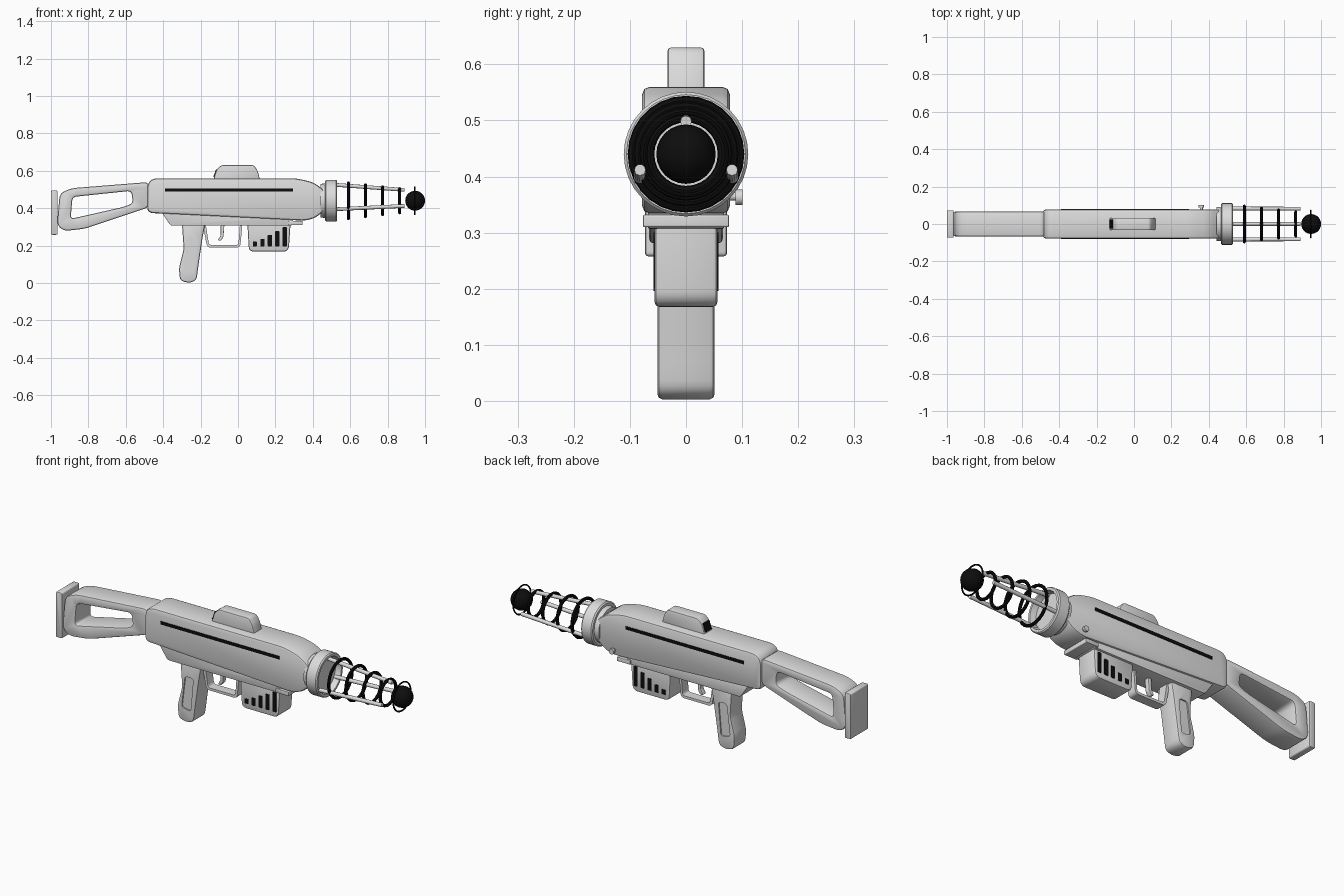
import bpy, bmesh, math
from mathutils import Vector

if "Cube" in bpy.data.objects:
    bpy.data.objects.remove(bpy.data.objects["Cube"])


def material(name, v):
    m = bpy.data.materials.new(name)
    m.diffuse_color = (v, v, v, 1)
    m.use_nodes = True
    m.node_tree.nodes["Principled BSDF"].inputs["Base Color"].default_value = m.diffuse_color
    return m


GREY = material("light grey", 0.72)
BLACK = material("black", 0.004)


def finish(name, bm, mat):
    bmesh.ops.recalc_face_normals(bm, faces=bm.faces)
    me = bpy.data.meshes.new(name)
    bm.to_mesh(me)
    bm.free()
    me.materials.append(mat)
    ob = bpy.data.objects.new(name, me)
    bpy.context.collection.objects.link(ob)
    return ob


def rounded(pts, r, n=4):
    """Round every corner of a closed outline."""
    out = []
    for i, p in enumerate(pts):
        a, p, b = Vector(pts[i - 1]), Vector(p), Vector(pts[(i + 1) % len(pts)])
        s = p + (a - p).normalized() * min(r, (a - p).length * 0.45)
        e = p + (b - p).normalized() * min(r, (b - p).length * 0.45)
        for k in range(n + 1):
            t = k / n
            out.append(s * (1 - t) ** 2 + p * (2 * t * (1 - t)) + e * t * t)
    return out


def add_bevel(ob, width):
    b = ob.modifiers.new("bevel", "BEVEL")
    b.width, b.segments = width, 2
    b.limit_method, b.angle_limit = "ANGLE", math.radians(40)


def slab(name, pts, y0, y1, r=0.0, bevel=0.0, mat=GREY):
    """Extrude an xz outline between two y positions."""
    bm = bmesh.new()
    outline = rounded(pts, r) if r else pts
    f = bm.faces.new([bm.verts.new((p[0], y0, p[1])) for p in outline])
    ext = bmesh.ops.extrude_face_region(bm, geom=[f])["geom"]
    bmesh.ops.translate(bm, vec=(0, y1 - y0, 0),
                        verts=[v for v in ext if isinstance(v, bmesh.types.BMVert)])
    ob = finish(name, bm, mat)
    if bevel:
        add_bevel(ob, bevel)
    return ob


def rect(x0, x1, z0, z1):
    return [(x0, z0), (x1, z0), (x1, z1), (x0, z1)]


def cut(ob, cutter):
    m = ob.modifiers.new("cut", "BOOLEAN")
    m.operation, m.object, m.solver = "DIFFERENCE", cutter, "EXACT"
    cutter.hide_render = True
    cutters.append(cutter)


def rod(name, a, b, r, sides=12):
    a, b = Vector(a), Vector(b)
    bm = bmesh.new()
    bmesh.ops.create_cone(bm, cap_ends=True, segments=sides, radius1=r, radius2=r, depth=(b - a).length)
    ob = finish(name, bm, GREY)
    ob.rotation_euler = (b - a).to_track_quat("Z", "Y").to_euler()
    ob.location = (a + b) / 2
    return ob


def ring(name, x, major, minor):
    bpy.ops.mesh.primitive_torus_add(major_radius=major, minor_radius=minor, major_segments=28,
                                     minor_segments=8, location=(x, 0, AXIS), rotation=(0, math.pi / 2, 0))
    ob = bpy.context.object
    ob.name = name
    ob.data.materials.append(BLACK)


cutters = []
AXIS = 0.44

# Main body and lower housing
slab("body", [(-0.485, 0.375), (0.36, 0.333), (0.42, 0.35), (0.47, 0.40), (0.47, 0.49),
              (0.40, 0.54), (0.31, 0.56), (-0.455, 0.56), (-0.485, 0.53)],
     -0.078, 0.078, 0.03, 0.013)
slab("lower_housing", [(-0.41, 0.38), (-0.36, 0.307), (0.29, 0.307), (0.30, 0.36)],
     -0.068, 0.068, 0.012, 0.006)
slab("front_catch", rect(0.27, 0.345, 0.31, 0.332), -0.077, 0.077, 0.004, 0.003)
rod("side_knob_stem", (0.36, 0.07, 0.365), (0.36, 0.09, 0.365), 0.008)
rod("side_knob", (0.36, 0.088, 0.363), (0.36, 0.101, 0.363), 0.014, 16)

# Shoulder stock with opening, and butt plate
stock = slab("stock", [(-0.475, 0.54), (-0.89, 0.507), (-0.953, 0.48), (-0.968, 0.31), (-0.93, 0.278),
                       (-0.82, 0.29), (-0.475, 0.405)], -0.066, 0.066, 0.03)
cut(stock, slab("stock_cutter", [(-0.885, 0.46), (-0.57, 0.493), (-0.562, 0.425), (-0.62, 0.405),
                                 (-0.895, 0.343)], -0.2, 0.2, 0.022))
add_bevel(stock, 0.009)
slab("butt_plate", rect(-1.0, -0.964, 0.258, 0.495), -0.073, 0.073, 0.008, 0.005)

# Top sight with dark rear lens
slab("sight", [(-0.132, 0.55), (-0.115, 0.605), (-0.09, 0.63), (0.085, 0.63), (0.105, 0.60), (0.118, 0.55)],
     -0.033, 0.033, 0.012, 0.006)
slab("sight_lens", [(-0.132, 0.567), (-0.118, 0.607), (-0.109, 0.607), (-0.122, 0.567)],
     -0.025, 0.025, mat=BLACK)

# Grip with recessed side panels
grip = slab("grip", [(-0.30, 0.32), (-0.175, 0.32), (-0.19, 0.24), (-0.212, 0.09), (-0.222, 0.015),
                     (-0.26, 0.0), (-0.31, 0.012), (-0.316, 0.08), (-0.29, 0.18)],
            -0.051, 0.051, 0.022, 0.009)
for s in (-1, 1):
    cut(grip, slab("panel_cutter", [(-0.27, 0.24), (-0.222, 0.24), (-0.237, 0.065), (-0.29, 0.075)],
                   *sorted((s * 0.044, s * 0.1)), 0.015))

# Trigger and guard
guard = slab("trigger_guard", [(-0.19, 0.32), (-0.165, 0.19), (0.012, 0.19), (0.024, 0.32)],
             -0.025, 0.025, 0.02)
cut(guard, slab("guard_cutter", [(-0.178, 0.35), (-0.155, 0.203), (0.002, 0.203), (0.013, 0.35)],
                -0.1, 0.1, 0.015))
slab("trigger", [(-0.092, 0.32), (-0.072, 0.32), (-0.078, 0.245), (-0.092, 0.225), (-0.108, 0.228),
                 (-0.093, 0.255)], -0.013, 0.013, 0.006, 0.003)

# Magazine with rising level bars
slab("magazine", [(0.05, 0.32), (0.058, 0.18), (0.075, 0.168), (0.255, 0.168), (0.272, 0.185), (0.281, 0.32)],
     -0.056, 0.056, 0.015, 0.008)
for s in (-1, 1):
    ys = sorted((s * 0.05, s * 0.058))
    for i, top in enumerate((0.222, 0.236, 0.258, 0.278, 0.30)):
        x = 0.09 + 0.04 * i
        slab("level_bar", rect(x - 0.011, x + 0.011, 0.196, top), *ys, 0.004, mat=BLACK)
    # Long side stripe
    slab("side_stripe", rect(-0.39, 0.293, 0.49, 0.506), *sorted((s * 0.074, s * 0.081)), mat=BLACK)

# Hollow muzzle collar turned around the barrel axis
bm = bmesh.new()
prof = [(0.44, 0.0), (0.44, 0.09), (0.465, 0.092), (0.465, 0.105), (0.471, 0.111), (0.524, 0.111),
        (0.53, 0.106), (0.53, 0.094), (0.50, 0.088), (0.50, 0.0)]
vs = [bm.verts.new((x, 0, AXIS + r)) for x, r in prof]
es = [bm.edges.new(p) for p in zip(vs, vs[1:])]
bmesh.ops.spin(bm, geom=vs + es, cent=(0, 0, AXIS), axis=(1, 0, 0), angle=2 * math.pi,
               steps=32, use_merge=True)
bmesh.ops.remove_doubles(bm, verts=bm.verts, dist=1e-5)
finish("muzzle_collar", bm, GREY)

# Three prongs
rod("top_prong", (0.49, 0, 0.527), (0.89, 0, 0.498), 0.010)
for s in (-1, 1):
    rod("side_prong", (0.49, s * 0.083, 0.393), (0.89, s * 0.082, 0.412), 0.010)

# Coil rings, tip ball and its halo
for i in range(4):
    ring("coil_ring", 0.59 + 0.0915 * i, 0.096 - 0.0105 * i, 0.008)
ring("tip_halo", 0.945, 0.073, 0.004)
bpy.ops.mesh.primitive_uv_sphere_add(segments=24, ring_count=14, radius=0.053, location=(0.947, 0, AXIS),
                                     rotation=(0, math.pi / 2, 0))
bpy.context.object.name = "tip_ball"
bpy.context.object.data.materials.append(BLACK)

# Apply modifiers, drop the cutters and smooth the round surfaces
bpy.ops.object.select_all(action="DESELECT")
parts = [o for o in bpy.context.scene.objects if o not in cutters]
for o in parts:
    o.select_set(True)
bpy.context.view_layer.objects.active = parts[0]
bpy.ops.object.convert(target="MESH")
for c in cutters:
    bpy.data.objects.remove(c)
bpy.ops.object.shade_smooth_by_angle(angle=math.radians(35))
